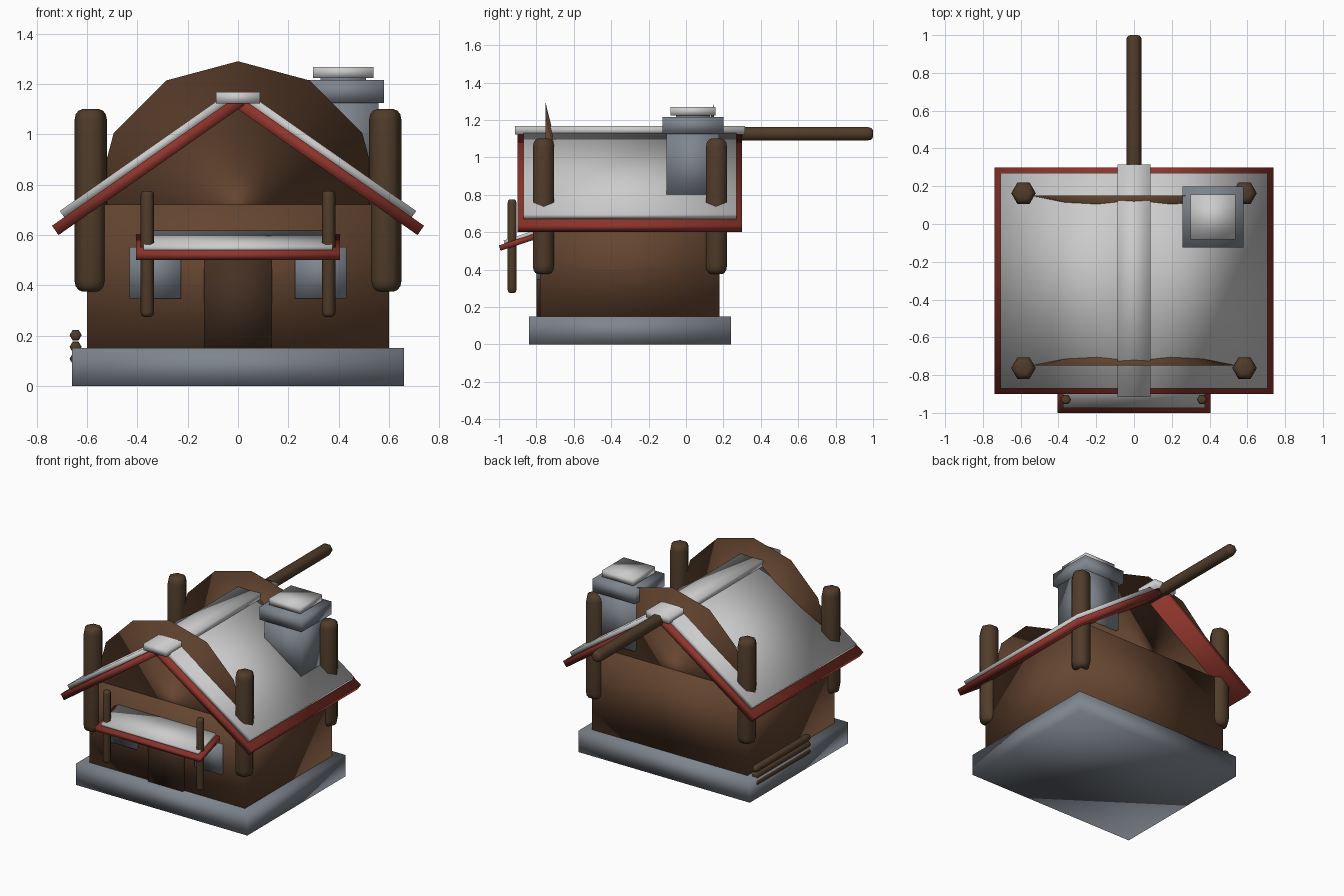
import bpy, bmesh
from math import radians, sin, cos, pi
from mathutils import Matrix, Vector

if "Cube" in bpy.data.objects:
    bpy.data.objects.remove(bpy.data.objects["Cube"])


def mat(name, rgb):
    m = bpy.data.materials.new(name)
    m.diffuse_color = (*rgb, 1)
    m.use_nodes = True
    m.node_tree.nodes["Principled BSDF"].inputs["Base Color"].default_value = m.diffuse_color
    return m


WALL = mat("plank_brown", (0.13, 0.06, 0.03))
LOG = mat("log_brown", (0.08, 0.045, 0.023))
DOOR = mat("door_brown", (0.06, 0.03, 0.017))
RED = mat("trim_red", (0.27, 0.035, 0.025))
STONE = mat("stone", (0.21, 0.235, 0.27))
SNOW = mat("pale_roof", (0.6, 0.6, 0.62))


def finish(name, bm, material, matrix):
    bmesh.ops.recalc_face_normals(bm, faces=bm.faces[:])
    for f in bm.faces:
        f.smooth = True
    me = bpy.data.meshes.new(name)
    bm.to_mesh(me)
    bm.free()
    me.materials.append(material)
    ob = bpy.data.objects.new(name, me)
    ob.matrix_world = matrix
    bpy.context.collection.objects.link(ob)
    return ob


def box(name, size, center, material, rot=(0, 'X')):
    bm = bmesh.new()
    bmesh.ops.create_cube(bm, size=1)
    bmesh.ops.scale(bm, vec=size, verts=bm.verts)
    m = Matrix.Translation(center) @ Matrix.Rotation(radians(rot[0]), 4, rot[1])
    return finish(name, bm, material, m)


def log(name, radius, length, center, along_y=False):
    """Six-sided log with rounded ends."""
    h, r = length / 2, radius
    end = [(0.5, 0.0), (0.75, 0.1), (0.92, 0.32), (1.0, 0.7)]
    profile = [(r * a, -h + r * b) for a, b in end]
    profile += [(a, -z) for a, z in reversed(profile)]
    bm = bmesh.new()
    rings = [[bm.verts.new((a * cos(i * pi / 3), a * sin(i * pi / 3), z))
              for i in range(6)] for a, z in profile]
    for lo, hi in zip(rings, rings[1:]):
        for i in range(6):
            j = (i + 1) % 6
            bm.faces.new((lo[i], lo[j], hi[j], hi[i]))
    bm.faces.new(rings[0][::-1])
    bm.faces.new(rings[-1])
    m = Matrix.Translation(center)
    if along_y:
        m = m @ Matrix.Rotation(pi / 2, 4, 'X')
    return finish(name, bm, LOG, m)


def gable(name, y, inward):
    """Twelve-sided shallow cone, flat side out, point towards the house."""
    bm = bmesh.new()
    rim = [bm.verts.new((0.57 * cos(i * pi / 6), y, 0.72 + 0.57 * sin(i * pi / 6)))
           for i in range(12)]
    tip = bm.verts.new((0, y + inward * 0.14, 0.72))
    bm.faces.new(rim)
    for i in range(12):
        bm.faces.new((rim[i], rim[(i + 1) % 12], tip))
    return finish(name, bm, WALL, Matrix.Identity(4))


# Foundation and walls
box("foundation", (1.32, 1.08, 0.15), (0, -0.3, 0.075), STONE)
box("walls", (1.2, 0.96, 0.57), (0, -0.3, 0.435), WALL)
gable("front_gable", -0.75, 1)
gable("back_gable", 0.15, -1)

# Door and windows
box("door", (0.27, 0.04, 0.40), (0, -0.78, 0.35), DOOR)
for s, side in ((-1, "left"), (1, "right")):
    box(side + "_window", (0.205, 0.04, 0.205), (s * 0.328, -0.78, 0.45), STONE)

# Main roof: red boards with a pale covering on each slope
PITCH = 35
up = Vector((cos(radians(PITCH)), 0, sin(radians(PITCH))))
for s, side in ((-1, "left"), (1, "right")):
    for part, eave, length, depth, thick, m in (
            ("boards", (-0.726, 0, 0.618), 0.9, 1.2, 0.045, RED),
            ("cover", (-0.698, 0, 0.681), 0.82, 1.14, 0.035, SNOW)):
        c = Vector(eave) + up * length / 2
        box(f"{side}_roof_{part}", (length, depth, thick),
            (-s * c.x, -0.3, c.z), m, (s * PITCH, 'Y'))
box("ridge_cap", (0.175, 1.23, 0.047), (0, -0.3, 1.145), SNOW)
log("ridge_pole", 0.041, 1.3, (0, 0.35, 1.126), along_y=True)

# Corner posts
for x, side in ((-0.585, "left"), (0.585, "right")):
    for y, end in ((-0.763, "front"), (0.163, "back")):
        log(f"{end}_{side}_corner_post", 0.065, 0.725, (x, y, 0.7375))

# Porch roof and posts
box("porch_boards", (0.81, 0.24, 0.03), (0, -0.882, 0.552), RED, (18, 'X'))
box("porch_cover", (0.75, 0.20, 0.025), (0, -0.876, 0.574), SNOW, (18, 'X'))
for x, side in ((-0.36, "left"), (0.36, "right")):
    log(side + "_porch_post", 0.027, 0.5, (x, -0.93, 0.525))

# Chimney
CX, CY = 0.418, 0.037
box("chimney_shaft", (0.28, 0.28, 0.36), (CX, CY, 0.96), STONE)
box("chimney_collar", (0.325, 0.325, 0.09), (CX, CY, 1.17), STONE)
box("chimney_throat", (0.18, 0.18, 0.06), (CX, CY, 1.22), STONE)
box("chimney_lid", (0.24, 0.24, 0.044), (CX, CY, 1.246), SNOW)

# Stacked firewood on the left side
for i in range(3):
    log(f"firewood_{i + 1}", 0.024, 0.6, (-0.645, -0.13, 0.108 + i * 0.047), along_y=True)
